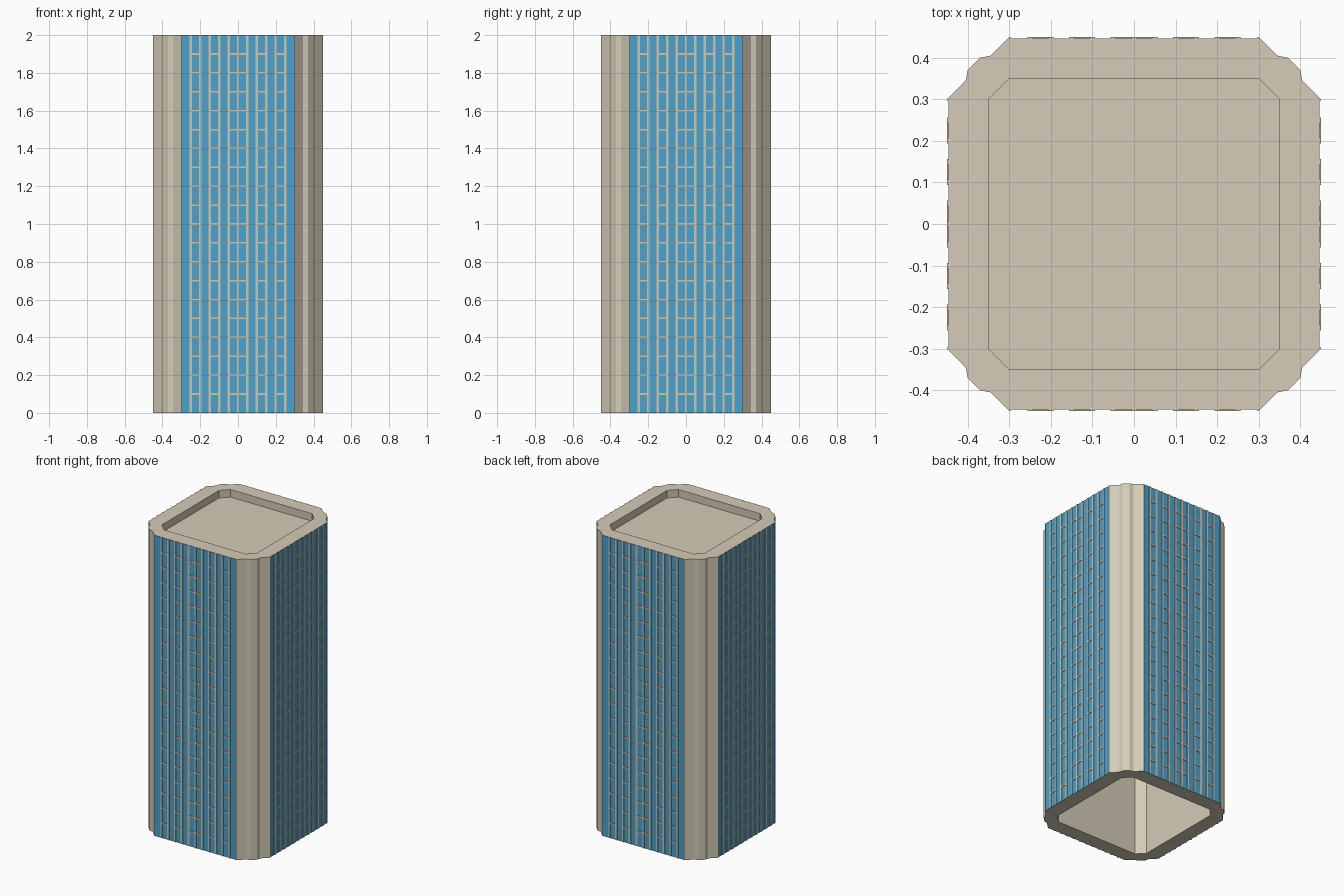
import bpy, bmesh, math
from mathutils import Matrix

if "Cube" in bpy.data.objects:
    bpy.data.objects.remove(bpy.data.objects["Cube"])

H, OUT, GLASS = 2.0, 0.45, 0.446


def mat(name, rgb):
    m = bpy.data.materials.new(name)
    m.diffuse_color = (*rgb, 1)
    m.use_nodes = True
    m.node_tree.nodes["Principled BSDF"].inputs["Base Color"].default_value = m.diffuse_color
    return m


stone = mat("pale stone", (0.66, 0.60, 0.475))
blue = mat("blue glass", (0.061, 0.366, 0.658))
frame = mat("tan frame", (0.68, 0.55, 0.38))


def finish(name, bm, mats):
    bmesh.ops.recalc_face_normals(bm, faces=bm.faces)
    me = bpy.data.meshes.new(name)
    bm.to_mesh(me)
    bm.free()
    for m in mats:
        me.materials.append(m)
    ob = bpy.data.objects.new(name, me)
    bpy.context.collection.objects.link(ob)
    return ob


def four_fold(pts):
    # repeat a quarter outline around the z axis
    loop = []
    for k in range(4):
        c, s = round(math.cos(k * math.pi / 2)), round(math.sin(k * math.pi / 2))
        loop += [(c * x - s * y, s * x + c * y) for x, y in pts]
    return loop


# Outlines: fluted corner with a shallow glass bay per side, and chamfered inside
outer = four_fold([(0.297, -GLASS), (0.297, -OUT), (0.30, -OUT), (0.345, -0.405),
                   (0.37, -0.40), (0.40, -0.37), (0.405, -0.345), (OUT, -0.30),
                   (OUT, -0.297), (GLASS, -0.297)])
inner = four_fold([(0.30, -0.35), (0.35, -0.30)])

# Hollow tower wall: ring caps plus side quads, long bays are glass
bm = bmesh.new()
rings = []
for z in (0, H):
    edges = []
    for loop in (outer, inner):
        vs = [bm.verts.new((x, y, z)) for x, y in loop]
        edges += [bm.edges.new((vs[i - 1], vs[i])) for i in range(len(vs))]
        rings.append(vs)
    bmesh.ops.triangle_fill(bm, edges=edges, use_beauty=True, normal=(0, 0, 1))
for k in (0, 1):
    lo, hi = rings[k], rings[k + 2]
    for i in range(len(lo)):
        f = bm.faces.new((lo[i - 1], lo[i], hi[i], hi[i - 1]))
        if k == 0 and (lo[i].co - lo[i - 1].co).length > 0.5:
            f.material_index = 1
finish("tower_wall", bm, [stone, blue])

# Sunken roof deck
bm = bmesh.new()
lower = [bm.verts.new((x, y, 1.94)) for x, y in inner]
upper = [bm.verts.new((x, y, 1.95)) for x, y in inner]
bm.faces.new(lower)
bm.faces.new(upper)
for i in range(len(inner)):
    bm.faces.new((lower[i - 1], lower[i], upper[i], upper[i - 1]))
finish("roof_deck", bm, [stone])


def box(bm, x0, x1, z0, z1, depth):
    m = Matrix.Translation(((x0 + x1) / 2, -(GLASS + depth) / 2, (z0 + z1) / 2)) \
        @ Matrix.Diagonal((x1 - x0, depth - GLASS, z1 - z0, 1))
    bmesh.ops.create_cube(bm, size=1, matrix=m)


# Window frames: vertical bars, with floor rails across the projecting bays
for k, side in enumerate(("front", "right", "back", "left")):
    bm = bmesh.new()
    w, t = 0.0065, 0.004
    for i in range(-5, 6):
        box(bm, i * 0.05 - w, i * 0.05 + w, 0, H, OUT)
    for a, b in ((-5, -4), (-3, -2), (-1, 0), (0, 1), (2, 3), (4, 5)):
        for n in range(1, 20):
            box(bm, a * 0.05 + w, b * 0.05 - w, n * 0.1 - t, n * 0.1 + t, OUT - 0.0003)
    ob = finish("window_frame_" + side, bm, [frame])
    ob.rotation_euler.z = k * math.pi / 2
